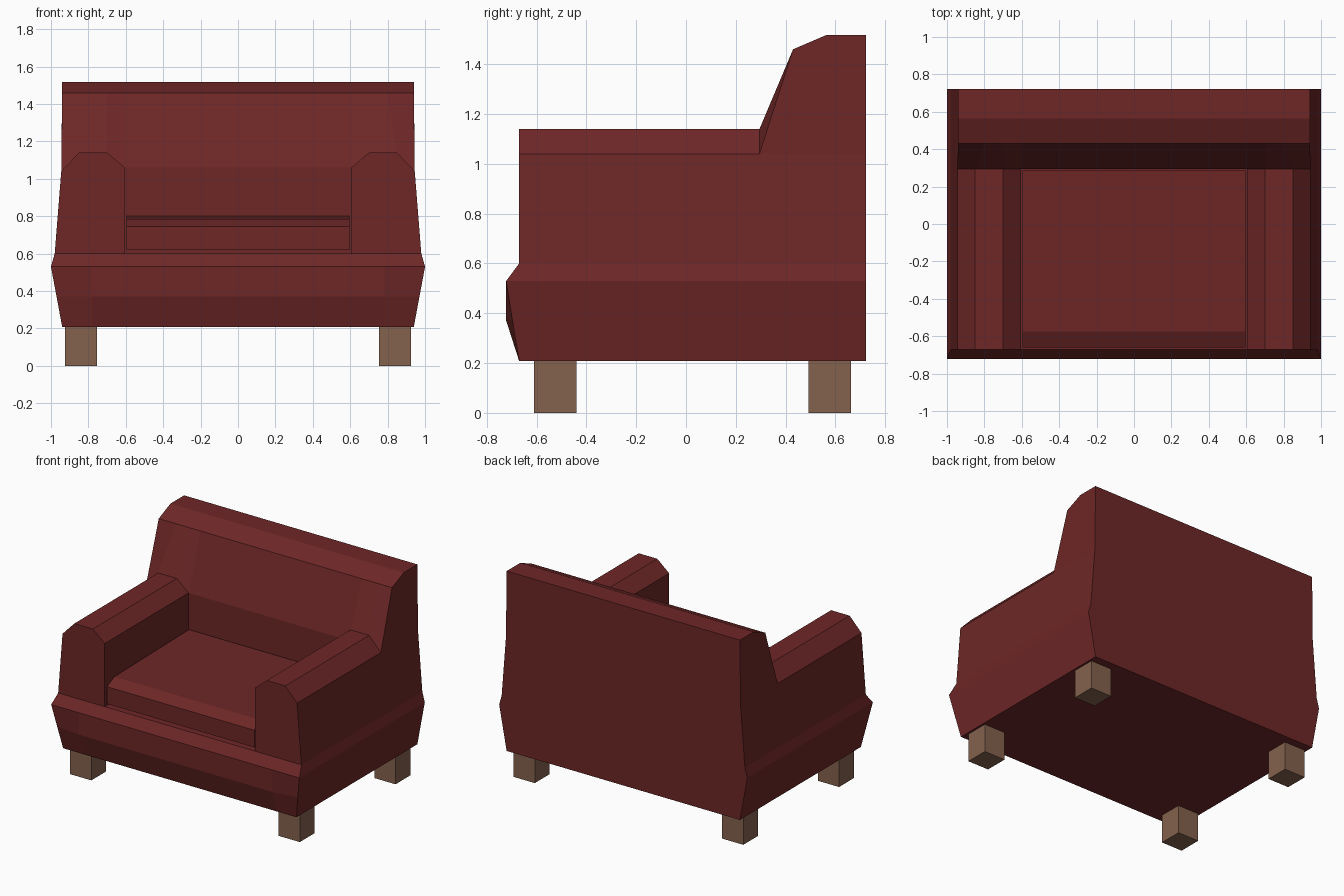
import bpy, bmesh

if "Cube" in bpy.data.objects:
    bpy.data.objects.remove(bpy.data.objects["Cube"])


def material(name, rgb):
    m = bpy.data.materials.new(name)
    m.diffuse_color = (*rgb, 1)
    m.use_nodes = True
    m.node_tree.nodes["Principled BSDF"].inputs["Base Color"].default_value = m.diffuse_color
    return m


RED = material("dark red fabric", (0.156, 0.020, 0.020))
WOOD = material("brown wood", (0.23, 0.122, 0.076))


def make(name, bm, mat):
    bmesh.ops.recalc_face_normals(bm, faces=bm.faces)
    me = bpy.data.meshes.new(name)
    bm.to_mesh(me)
    bm.free()
    me.materials.append(mat)
    ob = bpy.data.objects.new(name, me)
    bpy.context.collection.objects.link(ob)
    return ob


def loft(name, rings, mat):
    """Skin closed rings of equal length and cap both ends."""
    bm = bmesh.new()
    rows = [[bm.verts.new(p) for p in r] for r in rings]
    n = len(rings[0])
    for a, b in zip(rows, rows[1:]):
        for i in range(n):
            j = (i + 1) % n
            bm.faces.new((a[i], a[j], b[j], b[i]))
    bm.faces.new(rows[0])
    bm.faces.new(rows[-1])
    return make(name, bm, mat)


BACK_Y, ARM_BACK, FRONT = 0.722, 0.295, -0.67

# base: flared sides, front bulging a little in the middle
rings = []
for z, w, corner, mid in ((0.208, 0.94, FRONT, FRONT), (0.37, 0.97, -0.697, -0.722),
                          (0.53, 1.0, -0.722, -0.722), (0.60, 0.98, FRONT, FRONT)):
    rings.append([(-w, BACK_Y, z), (-w, corner, z), (-0.78, mid, z),
                  (0.78, mid, z), (w, corner, z), (w, BACK_Y, z)])
loft("base", rings, RED)

# arms: bevelled-top profile run from front to backrest
arm_top = [(0.945, 1.04), (0.85, 1.14), (0.70, 1.14), (0.605, 1.06)]
for s, side in ((-1, "left"), (1, "right")):
    prof = [(0.98, 0.60)] + arm_top + [(0.605, 0.60)]
    loft(side + "_arm", [[(s * x, y, z) for x, z in prof] for y in (FRONT, ARM_BACK)], RED)

# backrest: rows running left to right; its slope starts on the arm outline
half = [(-x, z) for x, z in arm_top]
line = half + [(-x, z) for x, z in reversed(half)]


def row(y, z, end):
    xs = [-end, -0.80, -0.70, -0.605, 0.605, 0.70, 0.80, end]
    return [(x, y, z) for x in xs]


rows = [row(ARM_BACK, 0.60, 0.98),
        [(x, ARM_BACK, z) for x, z in line],
        row(0.43, 1.46, 0.94), row(0.565, 1.518, 0.94), row(BACK_Y, 1.518, 0.94),
        row(BACK_Y, 1.04, 0.945), row(BACK_Y, 0.60, 0.98)]
bm = bmesh.new()
v = [[bm.verts.new(p) for p in r] for r in rows]
for k in range(len(v)):
    a, b = v[k], v[(k + 1) % len(v)]
    for i in range(7):
        bm.faces.new((a[i], a[i + 1], b[i + 1], b[i]))
for e in (0, 7):
    bm.faces.new([v[k][e] for k in (0, 1, 5, 6)])
    bm.faces.new([v[k][e] for k in (1, 2, 3, 4, 5)])
make("backrest", bm, RED)

# seat cushion: side profile with a sloped front edge
prof = [(-0.66, 0.62), (-0.66, 0.745), (-0.575, 0.785), (0.285, 0.80), (0.285, 0.62)]
loft("seat_cushion", [[(x, y, z) for y, z in prof] for x in (-0.595, 0.595)], RED)

# four block legs
for yc, fb in ((-0.525, "front"), (0.577, "back")):
    for s, side in ((-1, "left"), (1, "right")):
        xc, h = s * 0.84, 0.085
        sq = [(xc - h, yc - h), (xc + h, yc - h), (xc + h, yc + h), (xc - h, yc + h)]
        loft(f"{fb}_{side}_leg", [[(x, y, z) for x, y in sq] for z in (0, 0.209)], WOOD)
